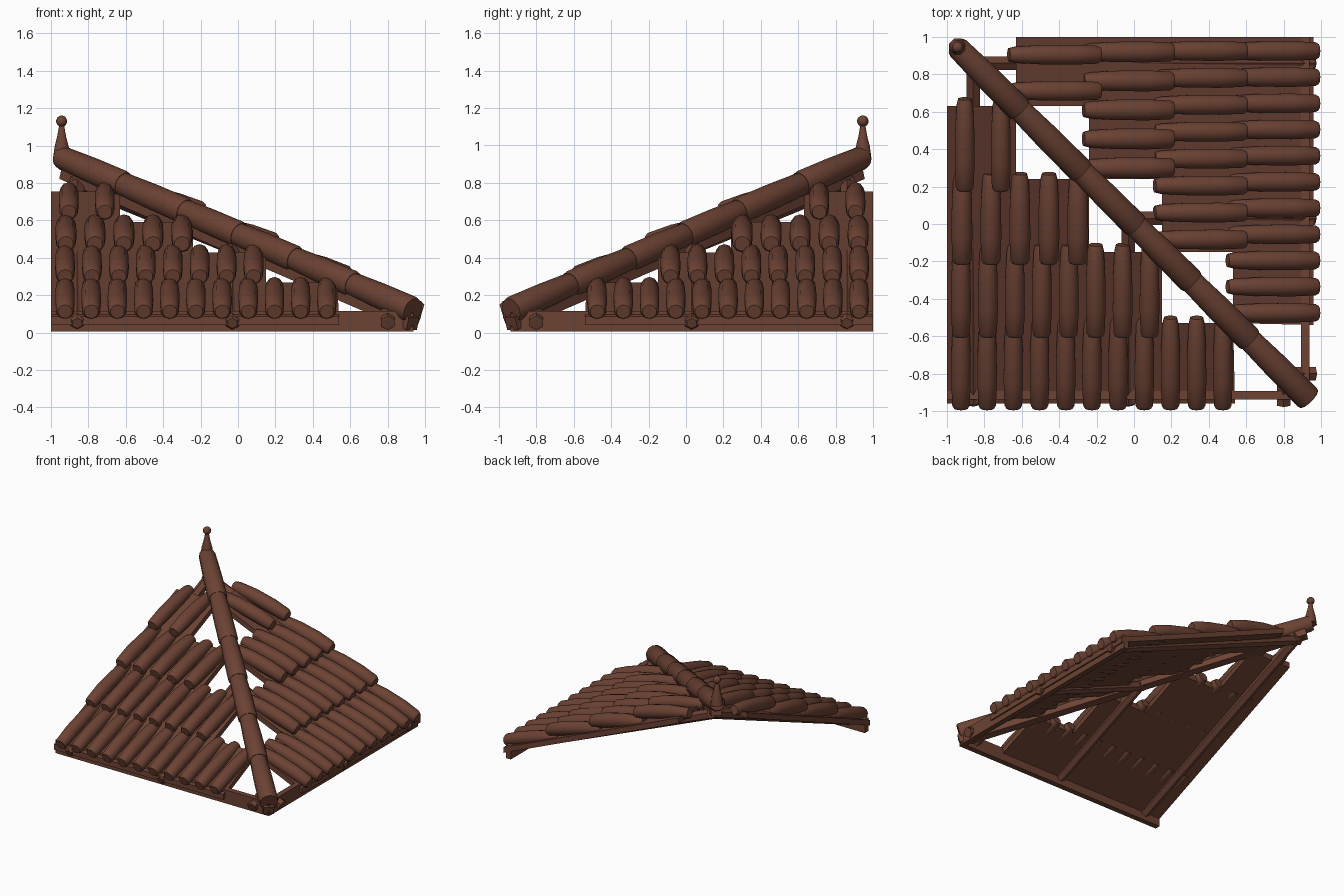
import bpy, bmesh, math
from mathutils import Matrix, Vector

if "Cube" in bpy.data.objects:
    bpy.data.objects.remove(bpy.data.objects["Cube"], do_unlink=True)

brown = bpy.data.materials.new("fired clay brown")
COLOUR = (0.15, 0.055, 0.034, 1)
brown.diffuse_color = COLOUR
brown.use_nodes = True
brown.node_tree.nodes["Principled BSDF"].inputs["Base Color"].default_value = COLOUR

# Reflection across the hip line: swaps the front slope with the right slope
SWAP = Matrix(((0, -1, 0, 0), (-1, 0, 0, 0), (0, 0, 1, 0), (0, 0, 0, 1)))


def finish(bm, name, smooth=True):
    bmesh.ops.recalc_face_normals(bm, faces=bm.faces)
    mesh = bpy.data.meshes.new(name)
    bm.to_mesh(mesh)
    bm.free()
    mesh.materials.append(brown)
    obj = bpy.data.objects.new(name, mesh)
    bpy.context.collection.objects.link(obj)
    if smooth:
        bpy.ops.object.select_all(action="DESELECT")
        bpy.context.view_layer.objects.active = obj
        obj.select_set(True)
        bpy.ops.object.shade_smooth_by_angle(angle=math.radians(50))
    return obj


def both_slopes(bm, name, smooth=True):
    other = bm.copy()
    bmesh.ops.transform(other, matrix=SWAP, verts=other.verts)
    finish(bm, "front_" + name, smooth)
    finish(other, "right_" + name, smooth)


def tube(bm, start, end, rings, sides, arch=0.0):
    """Lathe of (position along, radius) rings from start to end, optionally arched upward."""
    start, end = Vector(start), Vector(end)
    axis = (end - start).normalized()
    side = axis.cross(Vector((0, 0, 1)))
    side = side.normalized() if side.length > 0.01 else Vector((1, 0, 0))
    up = side.cross(axis)
    loops = []
    for t, r in rings:
        centre = start.lerp(end, t) + up * arch * 4 * t * (1 - t)
        angles = [2 * math.pi * (i + 0.5) / sides for i in range(sides)]
        loops.append([bm.verts.new(centre + side * r * math.cos(a) + up * r * math.sin(a))
                      for a in angles])
    for a, b in zip(loops, loops[1:]):
        for i in range(sides):
            j = (i + 1) % sides
            bm.faces.new((a[i], a[j], b[j], b[i]))
    bm.faces.new(loops[0])
    bm.faces.new(loops[-1])


def beam(bm, start, end, width, height):
    """Square beam between two points, ends cut square to its run."""
    start, end = Vector(start), Vector(end)
    run = end - start
    side = run.cross(Vector((0, 0, 1))).normalized()
    up = side.cross(run).normalized()
    basis = Matrix((run, side * width, up * height)).transposed().to_4x4()
    bmesh.ops.create_cube(bm, size=1, matrix=Matrix.Translation((start + end) / 2) @ basis)


# Stepped roof boards lying on the slope
def board_height(y):
    return 0.49 + 0.42 * y


STEPS = [-0.53, -0.15, 0.24, 0.63]
outline = [(-1, -0.96)]
low = -0.96
for high in STEPS:
    outline += [(-high, low) if high != -0.53 else (0.54, low), (-high, high)]
    low = high
outline.append((-1, STEPS[-1]))
bm = bmesh.new()
face = bm.faces.new([bm.verts.new((x, y, board_height(y))) for x, y in outline])
extruded = bmesh.ops.extrude_face_region(bm, geom=[face])["geom"]
bmesh.ops.translate(bm, vec=(0, 0, -0.045),
                    verts=[v for v in extruded if isinstance(v, bmesh.types.BMVert)])
both_slopes(bm, "roof_boards", smooth=False)

# Rows of barrel tiles: count, first x, spacing, lower y and z, upper y and z, radius
ROWS = [
    (11, -0.925, 0.140, -0.985, 0.112, -0.50, 0.262, 0.053),
    (8, -0.925, 0.144, -0.60, 0.300, -0.11, 0.435, 0.054),
    (5, -0.920, 0.155, -0.21, 0.475, 0.27, 0.590, 0.057),
    (2, -0.905, 0.193, 0.18, 0.645, 0.67, 0.765, 0.054),
]
PROFILE = [(0, 0.72), (0.04, 0.93), (0.3, 1.03), (0.65, 1.0), (0.93, 0.85), (1, 0.68)]
for n, (count, x0, gap, y0, z0, y1, z1, r) in enumerate(ROWS, 1):
    bm = bmesh.new()
    for i in range(count):
        x = x0 + gap * i
        tube(bm, (x, y0, z0), (x, y1, z1), [(t, r * k) for t, k in PROFILE], 10, arch=0.012)
    both_slopes(bm, f"tile_row_{n}")

# Eave beam along the bottom edge
bm = bmesh.new()
beam(bm, (-1, -0.915, 0.06), (0.93, -0.915, 0.06), 0.045, 0.11)
both_slopes(bm, "eave_beam", smooth=False)

# Six-sided rafters under the boards, with ends showing below the eave
bm = bmesh.new()
for x, top in ((-0.86, 0.90), (-0.03, 0.06), (0.80, -0.80)):
    tube(bm, (x, -0.965, 0.05), (x, top, 0.05 + 0.41 * (top + 0.965)),
         [(0, 0.03), (0.008, 0.041), (1, 0.041)], 6)
both_slopes(bm, "rafters", smooth=False)


# Hip line running down the corner
def hip_point(x, drop=0.0):
    return (x, -x, 0.525 - 0.435 * x - drop)


bm = bmesh.new()
beam(bm, hip_point(-0.92, 0.07), hip_point(0.935, 0.07), 0.08, 0.07)
finish(bm, "hip_rafter", smooth=False)

# Overlapping hip tiles, each wider at its lower end
bm = bmesh.new()
joints = [-0.95, -0.61, -0.28, 0.01, 0.31, 0.62, 0.935]
for upper, lower in zip(joints, joints[1:]):
    start = upper if upper == joints[0] else upper - 0.04
    tube(bm, hip_point(start), hip_point(lower),
         [(0, 0.055), (0.05, 0.063), (0.5, 0.071), (0.97, 0.073), (1, 0.067)], 12)
finish(bm, "hip_tiles")

# Finial at the peak
bm = bmesh.new()
tube(bm, (-0.943, 0.945, 0.93), (-0.943, 0.945, 1.11),
     [(0, 0.05), (0.35, 0.041), (0.65, 0.026), (1, 0.014)], 8)
bmesh.ops.create_uvsphere(bm, u_segments=10, v_segments=7, radius=0.031,
                          matrix=Matrix.Translation((-0.943, 0.945, 1.13)))
finish(bm, "finial")
